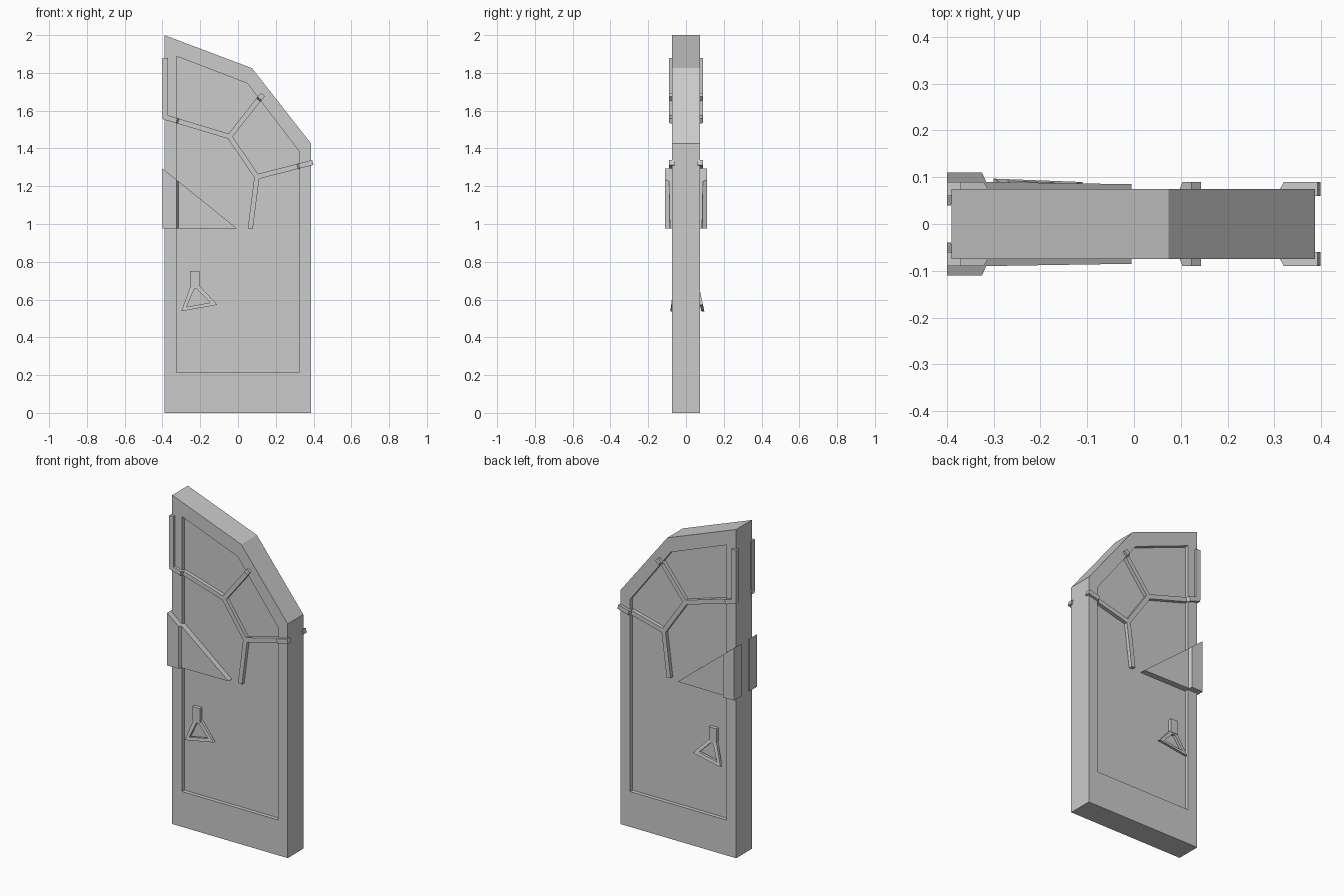
import bpy, bmesh
from mathutils import Vector

if "Cube" in bpy.data.objects:
    bpy.data.objects.remove(bpy.data.objects["Cube"])


def make(name, verts, faces):
    me = bpy.data.meshes.new(name)
    me.from_pydata(verts, [], faces)
    bm = bmesh.new()
    bm.from_mesh(me)
    bmesh.ops.recalc_face_normals(bm, faces=bm.faces[:])
    bm.to_mesh(me)
    bm.free()
    ob = bpy.data.objects.new(name, me)
    bpy.context.collection.objects.link(ob)
    return ob


def bridge(a, b, n):
    return [(a + i, a + (i + 1) % n, b + (i + 1) % n, b + i) for i in range(n)]


def loft(name, sections, mirror=True):
    """Sections are (ax, az, bx, bz, inner depth, outer depth), on the front side."""
    verts, faces = [], []
    for ax, az, bx, bz, yi, yo in sections:
        verts += [(ax, -yi, az), (bx, -yi, bz), (bx, -yo, bz), (ax, -yo, az)]
    for k in range(len(sections) - 1):
        faces += bridge(4 * k, 4 * k + 4, 4)
    e = len(verts)
    faces += [(0, 1, 2, 3), (e - 4, e - 3, e - 2, e - 1)]
    ob = make(name, verts, faces)
    if mirror:
        m = ob.modifiers.new("both_sides", 'MIRROR')
        m.use_axis = (False, True, False)
        m.use_mirror_merge = False
    return ob


def rail(name, path, w=0.027):
    """Flat strip with mitred corners along (x, z, inner depth, outer depth)."""
    pts = [Vector(p[:2]) for p in path]
    out = []
    for i, p in enumerate(pts):
        d0 = (p - pts[max(i - 1, 0)]).normalized()
        d1 = (pts[min(i + 1, len(pts) - 1)] - p).normalized()
        if i == 0:
            d0 = d1
        if i == len(pts) - 1:
            d1 = d0
        n0, n1 = Vector((-d0.y, d0.x)), Vector((-d1.y, d1.x))
        m = (n0 + n1).normalized()
        o = m * (w / 2 / m.dot(n1))
        out.append((*(p + o), *(p - o), *path[i][2:]))
    return loft(name, out)


# Door leaf with a recessed panel on both faces
outer = [(-.39, 0), (.387, 0), (.387, 1.425), (.074, 1.825), (-.39, 2)]
inner = [(-.325, .215), (.323, .215), (.323, 1.385), (.05, 1.744), (-.325, 1.888)]
verts, faces = [], []
for s in (-1, 1):
    base = len(verts)
    for ring, y in ((outer, .075), (inner, .075), (inner, .052)):
        verts += [(x, s * y, z) for x, z in ring]
    faces += bridge(base, base + 5, 5) + bridge(base + 5, base + 10, 5)
    faces.append(tuple(range(base + 10, base + 15)))
faces += bridge(0, 15, 5)
make("door_leaf", verts, faces)

# Branching iron straps: low on the panel, stepping up over the rim
P, R = (.045, .074), (.07, .09)
A, B = (-.045, 1.463), (.1, 1.25)
rail("main_strap", [(-.396, 1.568, .06, .09), (-.391, 1.5665, .06, .09),
                    (-.389, 1.566, *R), (-.325, 1.547, .07, .09),
                    (-.316, 1.5443, *P), (*A, *P), (*B, *P), (.065, .975, *P)])
rail("upper_branch", [(*A, *P), (.108, 1.657, *P), (.114, 1.664, *R), (.133, 1.685, *R)])
rail("right_branch", [(*B, *P), (.315, 1.305, *P), (.324, 1.3073, *R),
                      (.386, 1.3232, *R), (.388, 1.3237, .06, .09), (.396, 1.3257, .06, .09)])

# Upright bar wrapped around the hinge corner
loft("corner_bar", [(x, 1.565, x, 1.88, yi, .09) for x, yi in
                    ((-.4, .06), (-.391, .06), (-.389, .07), (-.37, .07))])

# Triangular hinge plate, thick on the rim and thin on the panel
loft("hinge_plate", [(x, .975, x, .976 + (-.005 - x) * .807, yi, yo) for x, yi, yo in
                     ((-.4, .04, .11), (-.391, .04, .11), (-.389, .07, .11),
                      (-.325, .07, .11), (-.316, .045, .09), (-.005, .045, .085))])

# Handle mounts and hanging triangular pulls, the rear one swung further out
loft("handle_mount", [(-.255, z, -.205, z, .045, .073) for z in (.665, .75)])
pull_out = [(-.25, .675), (-.3, .538), (-.11, .572), (-.205, .675)]
pull_in = [(-.232, .655), (-.272, .561), (-.147, .584), (-.216, .655)]
for name, s, low, top in (("front_pull", -1, .083, .066), ("rear_pull", 1, .097, .068)):
    verts = []
    for ring, t in ((pull_out, 0), (pull_in, 0), (pull_in, .016), (pull_out, .016)):
        for x, z in ring:
            y = low + (top - low) * (z - .538) / .137 - t
            verts.append((x, s * y, z))
    make(name, verts, bridge(0, 4, 4) + bridge(4, 8, 4) + bridge(8, 12, 4) + bridge(12, 0, 4))
